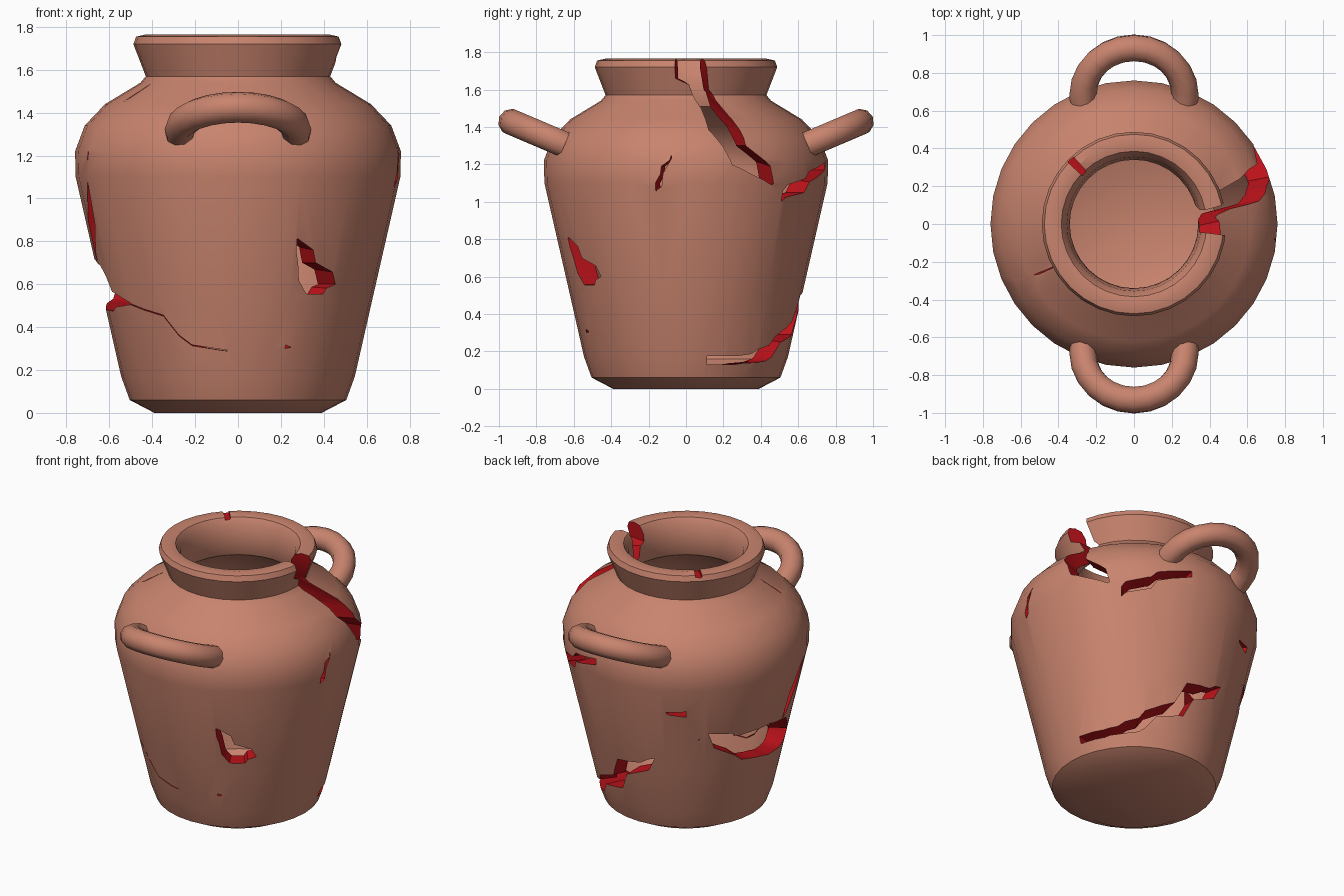
import bpy, bmesh, math

if "Cube" in bpy.data.objects:
    bpy.data.objects.remove(bpy.data.objects["Cube"])


def material(name, color):
    m = bpy.data.materials.new(name)
    m.diffuse_color = (*color, 1)
    m.use_nodes = True
    m.node_tree.nodes["Principled BSDF"].inputs["Base Color"].default_value = m.diffuse_color
    return m


clay = material("clay", (0.58, 0.23, 0.155))
broken = material("broken_edge", (0.5, 0.006, 0.01))


def mesh_object(name, bm):
    bm.normal_update()
    bmesh.ops.recalc_face_normals(bm, faces=bm.faces[:])
    if bm.calc_volume(signed=True) < 0:
        bmesh.ops.reverse_faces(bm, faces=bm.faces[:])
    me = bpy.data.meshes.new(name)
    bm.to_mesh(me)
    bm.free()
    me.materials.append(clay)
    me.materials.append(broken)
    ob = bpy.data.objects.new(name, me)
    bpy.context.collection.objects.link(ob)
    return ob


def polar(r, az, z):
    a = math.radians(az)
    return (r * math.cos(a), r * math.sin(a), z)


# Thick-walled jar body: one closed outer + inner profile (radius, height)
profile = [(0.39, 0), (0.505, 0.06), (0.545, 0.17), (0.62, 0.5), (0.757, 1.1),
           (0.76, 1.22), (0.715, 1.34), (0.62, 1.44), (0.455, 1.54), (0.43, 1.57),
           (0.488, 1.72), (0.475, 1.755), (0.43, 1.765), (0.385, 1.755), (0.355, 1.71),
           (0.34, 1.58), (0.36, 1.51), (0.52, 1.4), (0.61, 1.31), (0.645, 1.2),
           (0.64, 1.1), (0.505, 0.5), (0.43, 0.16), (0.33, 0.1)]
SIDES = 32
bm = bmesh.new()
rings = [[bm.verts.new(polar(r, 360 * i / SIDES, z)) for i in range(SIDES)]
         for r, z in profile]
for p, q in zip(rings, rings[1:]):
    for i in range(SIDES):
        j = (i + 1) % SIDES
        bm.faces.new((p[i], p[j], q[j], q[i]))
bm.faces.new(rings[0][::-1])
bm.faces.new(rings[-1])
body = mesh_object("jar_body", bm)


def gap_cutter(name, rows, r_in=0.25, r_out=1.2):
    """Radial strip; each row is (azimuth, z) of one edge and of the other."""
    bm = bmesh.new()
    rings = []
    for a1, z1, a2, z2 in rows:
        rings.append([bm.verts.new(polar(r, a, z)) for r, a, z in
                      ((r_in, a1, z1), (r_out, a1, z1), (r_out, a2, z2), (r_in, a2, z2))])
    for p, q in zip(rings, rings[1:]):
        for i in range(4):
            j = (i + 1) % 4
            bm.faces.new((p[i], p[j], q[j], q[i]))
    bm.faces.new(rings[0][::-1])
    bm.faces.new(rings[-1])
    bm.normal_update()
    bmesh.ops.triangulate(bm, faces=bm.faces[:])
    for f in bm.faces:
        f.material_index = 1
    ob = mesh_object(name, bm)
    ob.hide_render = True
    return ob


def level(*rows):
    return [(a, lo, a, hi) for a, lo, hi in rows]


# Missing chips and open cracks
gaps = {
    "rim_gap": [(-7, 1.85, 4, 1.85), (-7, 1.66, 16, 1.6), (9, 1.5, 23, 1.45),
                (16, 1.29, 26, 1.3), (37.5, 1.09, 38.5, 1.095)],
    "front_chip": [(-66.5, 0.81, -65.8, 0.81), (-65, 0.7, -57, 0.7),
                   (-60, 0.56, -45, 0.6), (-59, 0.555, -51, 0.555)],
    "left_chip": level((137, 0.765, 0.772), (153, 0.58, 0.72), (175, 0.5, 0.73),
                       (198, 0.475, 0.64), (216, 0.505, 0.515)),
    "low_back_gap": level((12, 0.13, 0.175), (30, 0.13, 0.175), (44, 0.14, 0.21),
                          (57, 0.17, 0.28), (82, 0.29, 0.5), (103, 0.48, 0.56),
                          (132, 0.73, 0.737)),
    "high_back_slit": level((44, 1.0, 1.06), (58, 1.05, 1.125), (78, 1.17, 1.21)),
    "right_sliver": level((-12.5, 1.05, 1.1), (-10, 1.08, 1.19), (-6, 1.23, 1.25)),
    "back_nick": level((115, 0.928, 0.935), (125, 0.905, 0.95)),
    "rim_nick": level((132, 1.745, 1.85), (137, 1.74, 1.85)),
    "left_crack": [(210.5, 1.85, 212, 1.85), (209, 1.56, 210.5, 1.56),
                   (205, 1.42, 206.5, 1.42), (203.5, 1.3, 205, 1.3),
                   (201, 1.1, 202, 1.1), (187, 0.68, 187.6, 0.68)],
    "front_crack": level((214, 0.51, 0.515), (242, 0.358, 0.363), (265, 0.288, 0.292)),
    "small_crack": level((287, 0.288, 0.292), (299, 0.328, 0.332)),
}
bpy.context.view_layer.objects.active = body
body.select_set(True)
for name, rows in gaps.items():
    cutter = gap_cutter(name + "_cutter", rows)
    before = body.data.copy()
    for solver in ('EXACT', 'MANIFOLD'):
        mod = body.modifiers.new(name, 'BOOLEAN')
        mod.operation = 'DIFFERENCE'
        mod.solver = solver
        mod.object = cutter
        bpy.ops.object.modifier_apply(modifier=mod.name)
        if len(body.data.polygons) > 500:
            break
        body.data = before.copy()   # a failed cut leaves the jar whole
    bpy.data.objects.remove(cutter)
bpy.ops.object.shade_smooth_by_angle(angle=math.radians(35))

# Loop handles, front and back, tilted upward
tilt = math.radians(23)
for side, label in ((-1, "front"), (1, "back")):
    cu = bpy.data.curves.new(label + "_handle", 'CURVE')
    cu.dimensions = '3D'
    cu.bevel_depth = 0.072
    cu.bevel_resolution = 3
    cu.use_fill_caps = True
    arc = [(0.27 * math.cos(math.pi * i / 12), 0.27 * math.sin(math.pi * i / 12))
           for i in range(13)]
    path = [(0.268, -0.035)] + arc + [(-0.268, -0.035)]
    sp = cu.splines.new('POLY')
    sp.points.add(len(path) - 1)
    for pt, (x, d) in zip(sp.points, path):
        pt.co = (x, side * (0.684 + d * math.cos(tilt)), 1.32 + d * math.sin(tilt), 1)
    cu.materials.append(clay)
    handle = bpy.data.objects.new(label + "_handle", cu)
    bpy.context.collection.objects.link(handle)
